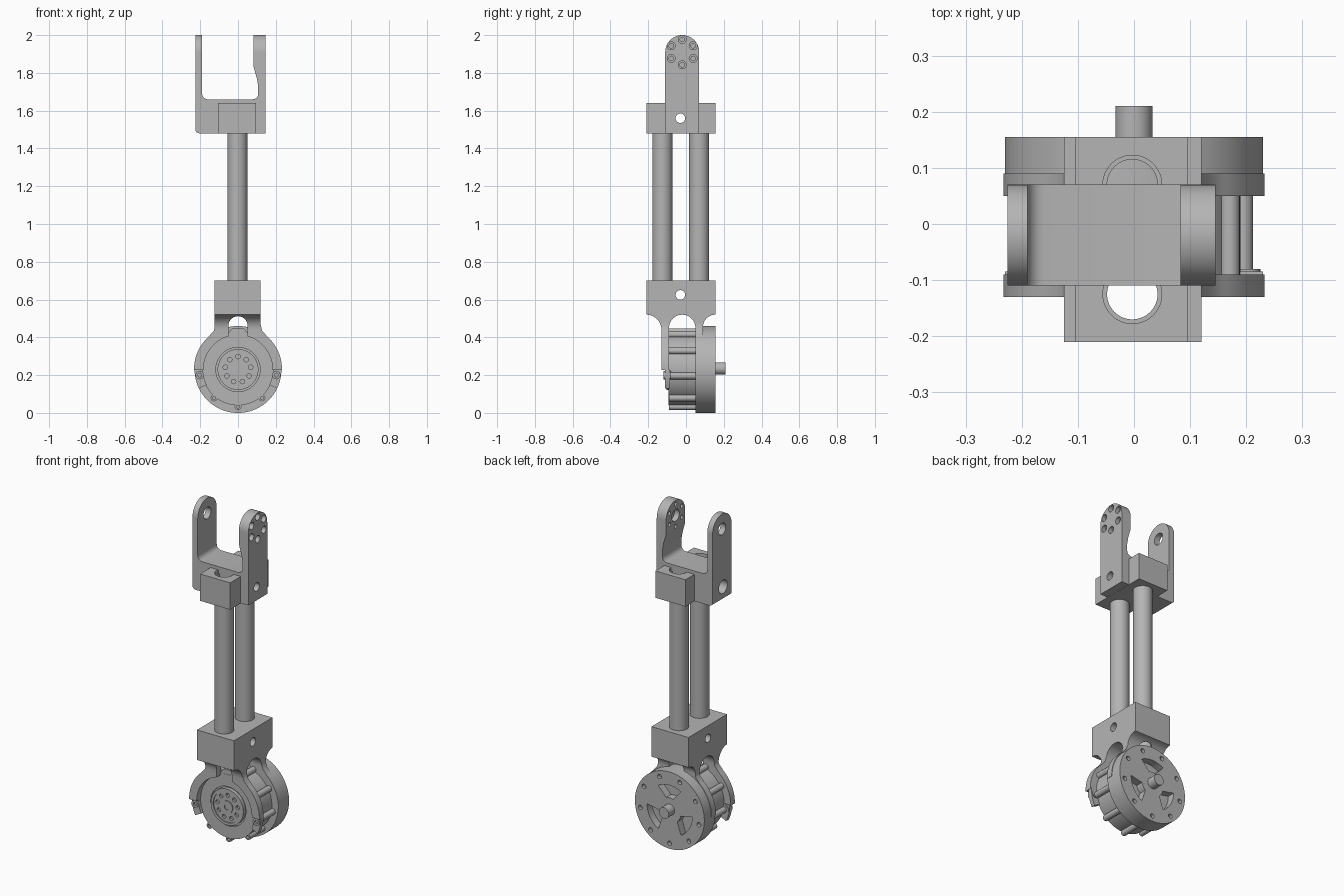
import bpy, bmesh, math
from mathutils import Matrix, Vector

old = bpy.data.objects.get("Cube")
if old:
    bpy.data.objects.remove(old, do_unlink=True)

gray = bpy.data.materials.new("machined_gray")
gray.use_nodes = True
tone = (0.46, 0.46, 0.46, 1)
gray.diffuse_color = tone
gray.node_tree.nodes["Principled BSDF"].inputs["Base Color"].default_value = tone

MZ = 0.23        # motor axis height
YC = -0.02       # fork centre line
TUBES = (-0.125, 0.07)


def finish(name, bm):
    bmesh.ops.recalc_face_normals(bm, faces=bm.faces)
    me = bpy.data.meshes.new(name)
    bm.to_mesh(me)
    bm.free()
    me.materials.append(gray)
    ob = bpy.data.objects.new(name, me)
    bpy.context.collection.objects.link(ob)
    return ob


def prism(name, pts, axis, a, b):
    """Extrude a profile: axis 'y' takes (x, z) points, axis 'x' takes (y, z)."""
    bm = bmesh.new()
    put = (lambda p, d: (p[0], d, p[1])) if axis == 'y' else (lambda p, d: (d, p[0], p[1]))
    face = bm.faces.new([bm.verts.new(put(p, a)) for p in pts])
    ext = bmesh.ops.extrude_face_region(bm, geom=[face])
    move = Vector(put((0, 0), b - a))
    bmesh.ops.translate(bm, vec=move, verts=[v for v in ext["geom"] if isinstance(v, bmesh.types.BMVert)])
    return finish(name, bm)


def cyl(name, axis, c, r, a, b, n=32):
    """Cylinder along an axis from a to b; c holds the other two coordinates."""
    bm = bmesh.new()
    bmesh.ops.create_cone(bm, cap_ends=True, segments=n, radius1=r, radius2=r, depth=b - a)
    m = (a + b) / 2
    rot, loc = {'x': (Matrix.Rotation(math.pi / 2, 4, 'Y'), (m, c[0], c[1])),
                'y': (Matrix.Rotation(math.pi / 2, 4, 'X'), (c[0], m, c[1])),
                'z': (Matrix.Identity(4), (c[0], c[1], m))}[axis]
    bm.transform(Matrix.Translation(loc) @ rot)
    return finish(name, bm)


def box(name, x, y, z):
    return prism(name, [(x[0], z[0]), (x[1], z[0]), (x[1], z[1]), (x[0], z[1])], 'y', *y)


def combine(ob, others, op='DIFFERENCE'):
    bpy.context.view_layer.objects.active = ob
    for o in others:
        mod = ob.modifiers.new("combine", 'BOOLEAN')
        mod.operation, mod.solver, mod.object = op, 'EXACT', o
        bpy.ops.object.modifier_apply(modifier=mod.name)
        bpy.data.objects.remove(o, do_unlink=True)
    return ob


def arc(cx, cz, r, a0, a1, n=10):
    angles = [math.radians(a0 + (a1 - a0) * i / n) for i in range(n + 1)]
    return [(cx + r * math.cos(t), cz + r * math.sin(t)) for t in angles]


def ring_spots(r, n, start, cx=0, cz=MZ):
    return arc(cx, cz, r, start, start + 360, n)[:-1]


# Upper fork: front profile trimmed by the rounded side profile
front = (arc(-0.205, 1.5, 0.02, 180, 270, 5) + [(0.145, 1.48), (0.145, 2.0), (0.083, 2.0), (0.083, 1.83),
         (0.1, 1.77), (0.107, 1.73)] + arc(0.077, 1.69, 0.03, 0, -90, 6)
         + arc(-0.16, 1.69, 0.03, 270, 180, 6) + [(-0.19, 2.0), (-0.225, 2.0)])
fork = prism("upper_fork", front, 'y', YC - 0.1, YC + 0.1)
side = prism("side_trim", [(YC - 0.09, 1.4), (YC + 0.09, 1.4)] + arc(YC, 1.91, 0.09, 0, 180, 28), 'x', -0.3, 0.3)
combine(fork, [side], 'INTERSECT')
cutters = [cyl("c", 'x', (YC, 1.91), 0.035, -0.3, -0.1),
           cyl("c", 'x', (YC, 1.91), 0.036, 0.0, 0.115),
           cyl("c", 'x', (-0.03, 1.56), 0.025, -0.3, 0.3),
           cyl("c", 'x', (-0.03, 1.56), 0.04, -0.3, -0.15)]
for p in ring_spots(0.067, 6, 90, YC, 1.91):
    cutters += [cyl("c", 'x', p, 0.021, 0.12, 0.2, 20), cyl("c", 'x', p, 0.012, 0, 0.2, 16)]
combine(fork, cutters)

# Upper clamp block around the tubes
clamp = box("upper_clamp", (-0.105, 0.095), (-0.21, 0.155), (1.479, 1.64))
combine(clamp, [cyl("c", 'z', (-0.003, y), 0.0525, 1.4, 1.7, 48) for y in TUBES]
        + [cyl("c", 'x', (-0.03, 1.56), 0.025, -0.3, 0.3)])

# Twin hollow tubes
for label, y in zip(("front_tube", "back_tube"), TUBES):
    tube = cyl(label, 'z', (-0.003, y), 0.053, 0.56, 1.62, 48)
    combine(tube, [cyl("c", 'z', (-0.003, y), 0.045, 0.4, 1.8, 48)])

# Lower bracket: block with two legs, each carrying a half ring
legs = ([(-0.21, 0.7), (0.155, 0.7)] + arc(0.155, 0.455, 0.065, 90, 180) + [(0.09, 0.44), (0.05, 0.44)]
        + arc(YC, 0.45, 0.07, 0, 180, 16) + [(-0.09, 0.44), (-0.13, 0.44)] + arc(-0.21, 0.44, 0.08, 0, 90))
bracket = prism("lower_bracket", legs, 'x', -0.125, 0.12)
neck = [(0.119, 0.54), (0.119, 0.47), (0.128, 0.435)]
outer = neck + arc(0, MZ, 0.233, 48, -1, 16)
plate = outer + arc(0, MZ, 0.183, -1, 181, 40) + [(-x, z) for x, z in reversed(outer)]
combine(bracket, [prism("p", plate, 'y', -0.13, -0.09), prism("p", plate, 'y', 0.05, 0.09)], 'UNION')
combine(bracket, [cyl("c", 'y', (0, 0.462), 0.05, -0.3, 0.3),
                  box("c", (-0.05, 0.05), (-0.3, 0.3), (0.3, 0.462)),
                  cyl("c", 'x', (-0.03, 0.625), 0.025, -0.3, 0.3)]
        + [cyl("c", 'z', (-0.003, y), 0.045, 0.3, 0.8, 48) for y in TUBES])

# Clamp ears with their screws below the front half ring
for label, s in (("left", 1), ("right", -1)):
    ear = arc(0, MZ, 0.23, 0, -26, 8) + arc(0, MZ, 0.185, -26, 0, 8)
    prism(label + "_ear", [(s * x, z) for x, z in ear], 'y', -0.11, -0.085)
    screw = cyl(label + "_ear_screw", 'y', (s * 0.203, 0.2), 0.022, -0.12, -0.08, 24)
    combine(screw, [cyl("c", 'y', (s * 0.203, 0.2), 0.011, -0.2, -0.105, 6)])

# Motor body with perimeter posts
body = cyl("motor_body", 'y', (0, MZ), 0.19, -0.092, 0.06, 72)
combine(body, [cyl("c", 'y', (0, MZ), 0.117, -0.2, -0.082, 64)])
for i, p in enumerate(ring_spots(0.197, 9, -90)):
    post = cyl(f"motor_post_{i + 1}", 'y', p, 0.018, -0.09, 0.06, 20)
    combine(post, [cyl("c", 'y', p, 0.009, -0.2, -0.07, 12)])
prism("motor_tab", [(-0.06, 0.39), (0.06, 0.39), (0.05, 0.425), (0.03, 0.447), (-0.03, 0.447), (-0.05, 0.425)],
      'y', -0.091, 0.06)

# Output hub
hub = cyl("output_hub", 'y', (0, MZ), 0.108, -0.104, -0.07, 64)
combine(hub, [cyl("c", 'y', (0, MZ), 0.092, -0.2, -0.098, 64)]
        + [cyl("c", 'y', p, 0.012, -0.2, -0.085, 16) for p in ring_spots(0.068, 9, 90)])
core = cyl("hub_core", 'y', (0, MZ), 0.036, -0.104, -0.08)
combine(core, [cyl("c", 'y', (0, MZ), 0.018, -0.2, -0.088, 20)])

# Rear cap with three wedge pockets and a bolt circle
cap = cyl("motor_cap", 'y', (0, MZ), 0.23, 0.051, 0.155, 96)
pockets = []
for a in (90, 210, 330):
    wedge = arc(0, MZ, 0.15, a - 30, a + 30, 10) + arc(0, MZ, 0.075, a + 18, a - 18, 6)
    pockets.append(prism("c", wedge, 'y', 0.11, 0.3))
bolts = [cyl("c", 'y', p, 0.013, 0.135, 0.3, 16) for p in ring_spots(0.197, 9, -90)]
combine(cap, pockets + bolts)
cyl("rear_shaft", 'y', (0, 0.235), 0.033, 0.1, 0.21)

# Crisp edges, smooth round surfaces
bpy.ops.object.select_all(action='DESELECT')
for ob in bpy.context.scene.objects:
    if ob.type == 'MESH' and gray.name in ob.data.materials:
        ob.select_set(True)
        bpy.context.view_layer.objects.active = ob
bpy.ops.object.shade_smooth_by_angle(angle=math.radians(30))
